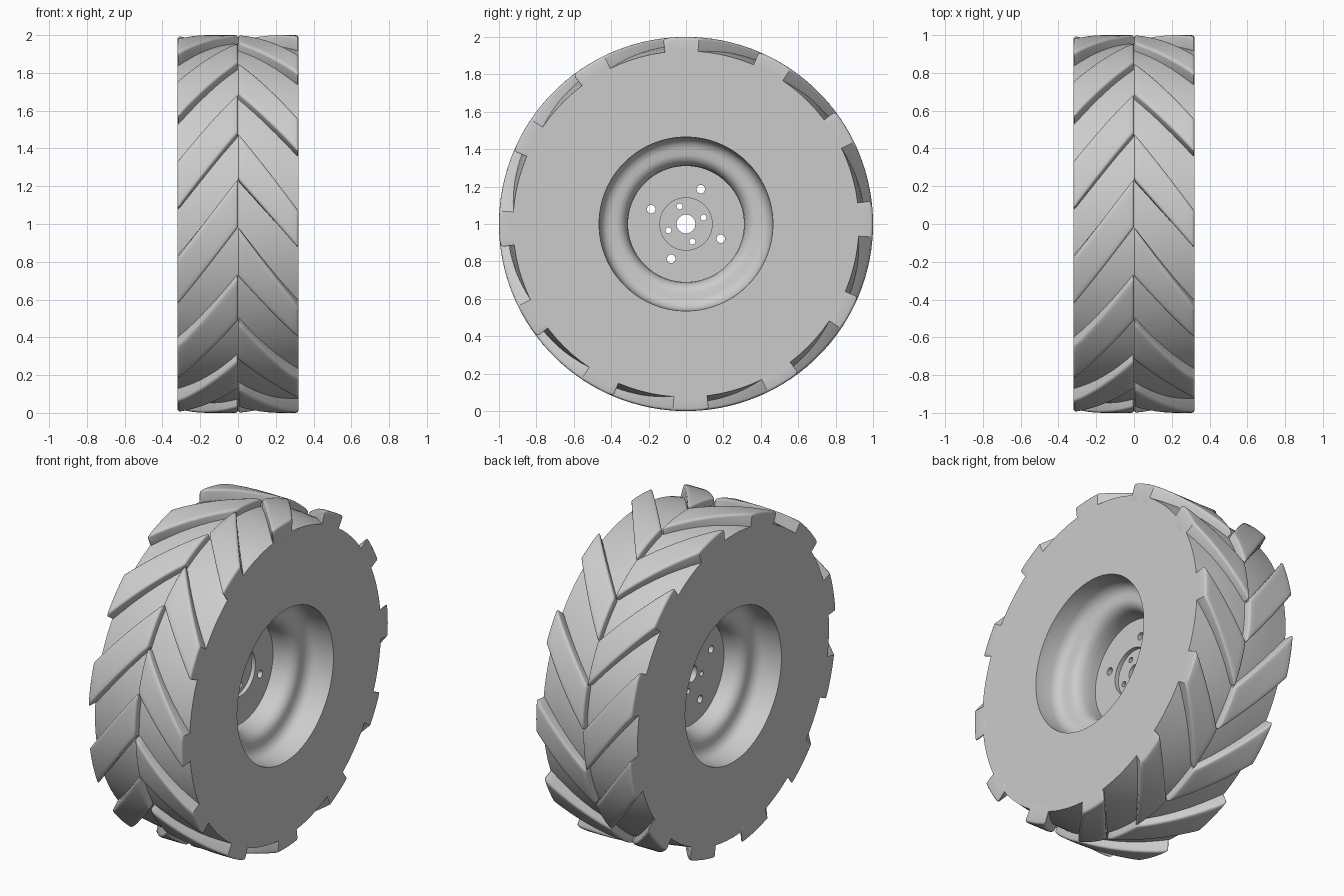
import bpy, bmesh, math
from mathutils import Matrix, Vector

cube = bpy.data.objects.get("Cube")
if cube:
    bpy.data.objects.remove(cube)

WIDTH = 0.32          # half width of the wheel
LUGS = 12             # lugs on each side
PITCH = 360 / LUGS

grey = bpy.data.materials.new("light_grey")
grey.use_nodes = True
colour = (0.6, 0.6, 0.6, 1)
grey.diffuse_color = colour
grey.node_tree.nodes["Principled BSDF"].inputs["Base Color"].default_value = colour


def polar(x, r, degrees):
    """Point on the wheel: 0 degrees is the front, 90 the top."""
    a = math.radians(degrees)
    return Vector((x, -r * math.cos(a), 1 + r * math.sin(a)))


def make_object(name, bm):
    bmesh.ops.recalc_face_normals(bm, faces=bm.faces)
    mesh = bpy.data.meshes.new(name)
    bm.to_mesh(mesh)
    bm.free()
    mesh.materials.append(grey)
    obj = bpy.data.objects.new(name, mesh)
    bpy.context.collection.objects.link(obj)
    return obj


def finish(obj, angle=35):
    """Apply modifiers, then smooth everything but the sharp edges."""
    bpy.ops.object.select_all(action='DESELECT')
    obj.select_set(True)
    bpy.context.view_layer.objects.active = obj
    for mod in list(obj.modifiers):
        bpy.ops.object.modifier_apply(modifier=mod.name)
    bpy.ops.object.shade_smooth_by_angle(angle=math.radians(angle))


def lathe(name, profile, steps=96):
    """Spin a closed (x, radius) profile about the axle."""
    bm = bmesh.new()
    rings = [[bm.verts.new(polar(x, r, 360 * i / steps)) for x, r in profile]
             for i in range(steps)]
    n = len(profile)
    for i in range(steps):
        a, b = rings[i], rings[(i + 1) % steps]
        for j in range(n):
            k = (j + 1) % n
            bm.faces.new((a[j], a[k], b[k], b[j]))
    return make_object(name, bm)


# Tyre body and rim: crowned tread, flat sidewall, rounded stepped well
half = [(0.0, 0.955), (0.1, 0.952), (0.2, 0.943), (WIDTH, 0.925),
        (WIDTH, 0.465), (0.22, 0.46), (0.19, 0.45), (0.17, 0.43),
        (0.16, 0.40), (0.16, 0.37), (0.15, 0.345), (0.13, 0.325),
        (0.10, 0.315), (0.06, 0.31)]
body = lathe("tyre_body", half + [(-x, r) for x, r in reversed(half[1:])])
finish(body)

# Hub plate with an axle hole and a shallow recess on one side
plate = lathe("hub_plate", [(0.02, 0.313), (0.02, 0.14), (-0.005, 0.14),
                            (-0.005, 0.05), (-0.04, 0.05), (-0.04, 0.313)])

# Bolt holes in two rings of four
bm = bmesh.new()
for radius, ring, start in ((0.016, 0.1, 70), (0.023, 0.202, 113)):
    for i in range(4):
        place = Matrix.Translation(polar(0, ring, start + 90 * i))
        bmesh.ops.create_cone(bm, cap_ends=True, segments=24, depth=0.3,
                              radius1=radius, radius2=radius,
                              matrix=place @ Matrix.Rotation(math.pi / 2, 4, 'Y'))
cutter = make_object("bolt_hole_cutter", bm)
cutter.hide_render = True
cut = plate.modifiers.new("bolt_holes", 'BOOLEAN')
cut.object = cutter
cut.operation = 'DIFFERENCE'
cut.solver = 'EXACT'
finish(plate)
bpy.data.objects.remove(cutter)


def tread(name, side, inner, outer):
    """Ring of swept lugs; inner and outer are (low, high) angles at the ends."""
    bm = bmesh.new()
    along, across = 8, 5
    for lug in range(LUGS):
        sections = []
        for i in range(along + 1):
            t = i / along
            low = inner[0] + (outer[0] - inner[0]) * t + lug * PITCH
            high = inner[1] + (outer[1] - inner[1]) * t + lug * PITCH
            x = side * WIDTH * t
            angles = [low + (high - low) * j / across for j in range(across + 1)]
            top = [polar(x, 1.0, a) for a in angles]
            foot = [polar(x, 0.88, a) for a in reversed(angles)]
            sections.append([bm.verts.new(p) for p in top + foot])
        n = len(sections[0])
        for a, b in zip(sections, sections[1:]):
            for j in range(n):
                k = (j + 1) % n
                bm.faces.new((a[j], a[k], b[k], b[j]))
        for end in (sections[0], sections[-1]):
            for j in range(across):
                bm.faces.new((end[j], end[j + 1], end[n - 2 - j], end[n - 1 - j]))
    obj = make_object(name, bm)
    bevel = obj.modifiers.new("soft_edges", 'BEVEL')
    bevel.width = 0.014
    bevel.segments = 3
    bevel.limit_method = 'ANGLE'
    bevel.angle_limit = math.radians(40)
    finish(obj)


# Interlocking chevron lugs, the two sides half a pitch apart
tread("left_tread_lugs", 1, (13.8, 29), (-7.5, 4))
tread("right_tread_lugs", -1, (-1, 14), (-25.5, -10.5))
